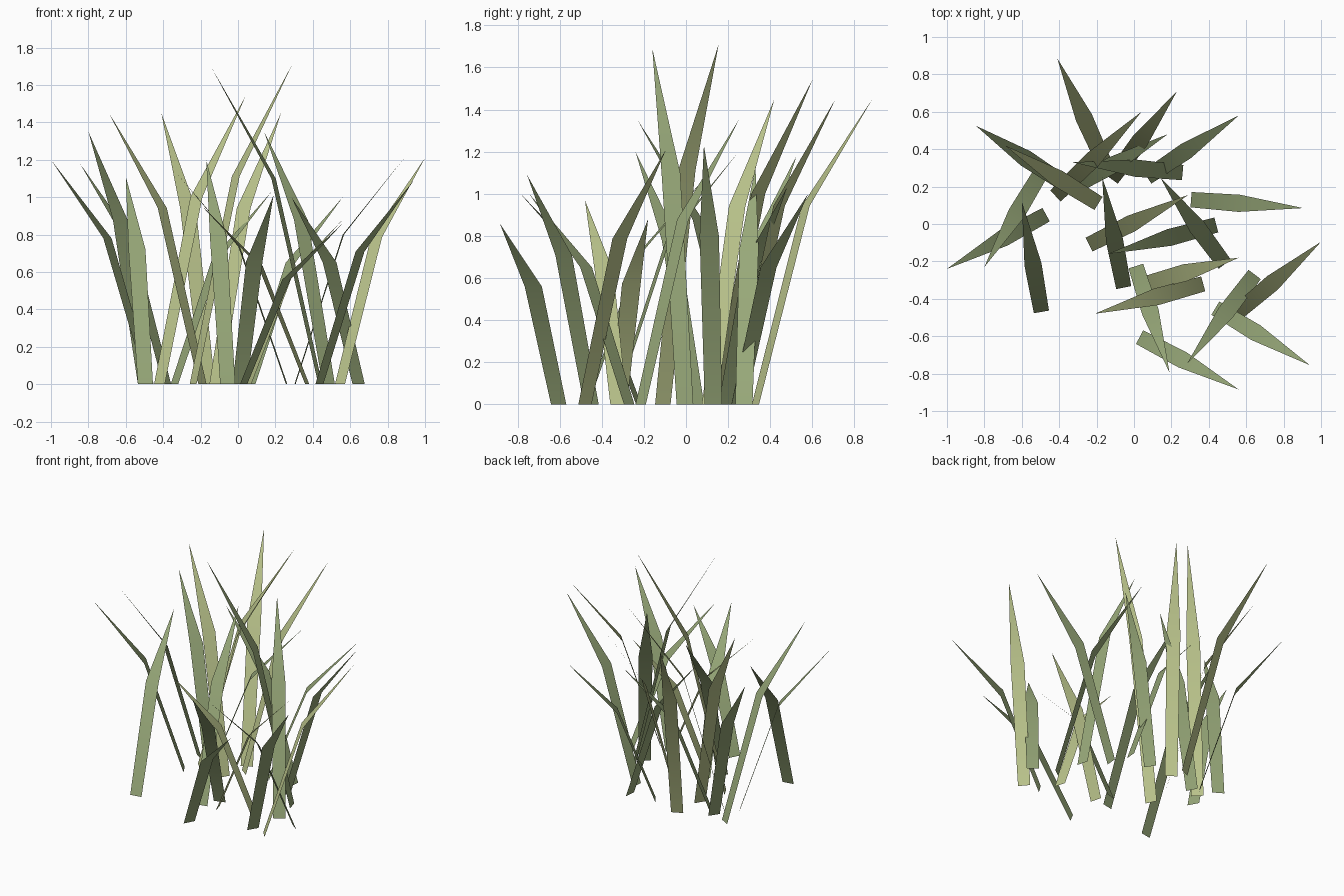
import bpy
from mathutils import Vector


def material(name, color):
    m = bpy.data.materials.new(name)
    m.diffuse_color = color
    return m


GREEN = material("green_leaf", (0.31, 0.39, 0.19, 1))
OLIVE = material("olive_leaf", (0.51, 0.57, 0.27, 1))


def blade(name, base, tip, mat):
    """Flat blade: straight lower strip, a bend, then a pointed outer part."""
    b, t = Vector((*base, 0)), Vector(tip)
    run = Vector((t.x - b.x, t.y - b.y, 0))
    side = Vector((-run.y, run.x, 0)).normalized()
    mid = b + run * 0.43 + Vector((0, 0, t.z * 0.65))
    verts = [b - side * 0.041, b + side * 0.041,
             mid + side * 0.046, mid - side * 0.046, t]
    mesh = bpy.data.meshes.new(name)
    mesh.from_pydata(verts, [], [(0, 1, 2, 3), (3, 2, 4)])
    mesh.shade_smooth()
    mesh.materials.append(mat)
    bpy.context.collection.objects.link(bpy.data.objects.new(name, mesh))


# Root position and tip of each blade
green = [
    ((-0.38, 0.22), (-0.845, 0.525, 1.18)),
    ((-0.47, 0.05), (-1.00, -0.24, 1.20)),
    ((-0.50, 0.27), (-0.80, -0.23, 1.35)),
    ((-0.495, -0.47), (-0.60, 0.12, 1.11)),
    ((-0.055, -0.34), (-0.17, 0.25, 1.20)),
    ((0.485, -0.215), (0.14, 0.25, 1.35)),
    ((-0.34, 0.19), (0.18, 0.48, 1.03)),
    ((0.26, 0.275), (-0.33, 0.33, 1.13)),
    ((0.07, 0.25), (0.56, 0.58, 1.00)),
    ((0.44, -0.005), (-0.14, -0.16, 1.69)),
    ((0.305, 0.13), (0.905, 0.085, 1.23)),
    ((0.435, -0.45), (0.94, -0.755, 1.09)),
    ((0.645, -0.27), (0.285, -0.745, 1.00)),
    ((0.01, -0.225), (0.19, -0.795, 1.01)),
    ((0.03, -0.605), (0.56, -0.885, 0.86)),
]
olive = [
    ((-0.16, 0.33), (-0.41, 0.885, 1.45)),
    ((-0.19, 0.11), (-0.69, 0.42, 1.45)),
    ((-0.42, 0.15), (0.04, 0.60, 1.54)),
    ((-0.12, 0.24), (0.23, 0.71, 1.45)),
    ((-0.24, -0.11), (0.29, 0.155, 1.71)),
    ((0.06, -0.32), (0.56, -0.18, 0.88)),
    ((0.37, -0.32), (-0.21, -0.48, 0.97)),
    ((0.545, -0.48), (1.00, -0.095, 1.21)),
]
for label, mat, blades in (("green", GREEN, green), ("olive", OLIVE, olive)):
    for i, (base, tip) in enumerate(blades, 1):
        blade(f"{label}_grass_blade_{i}", base, tip, mat)
